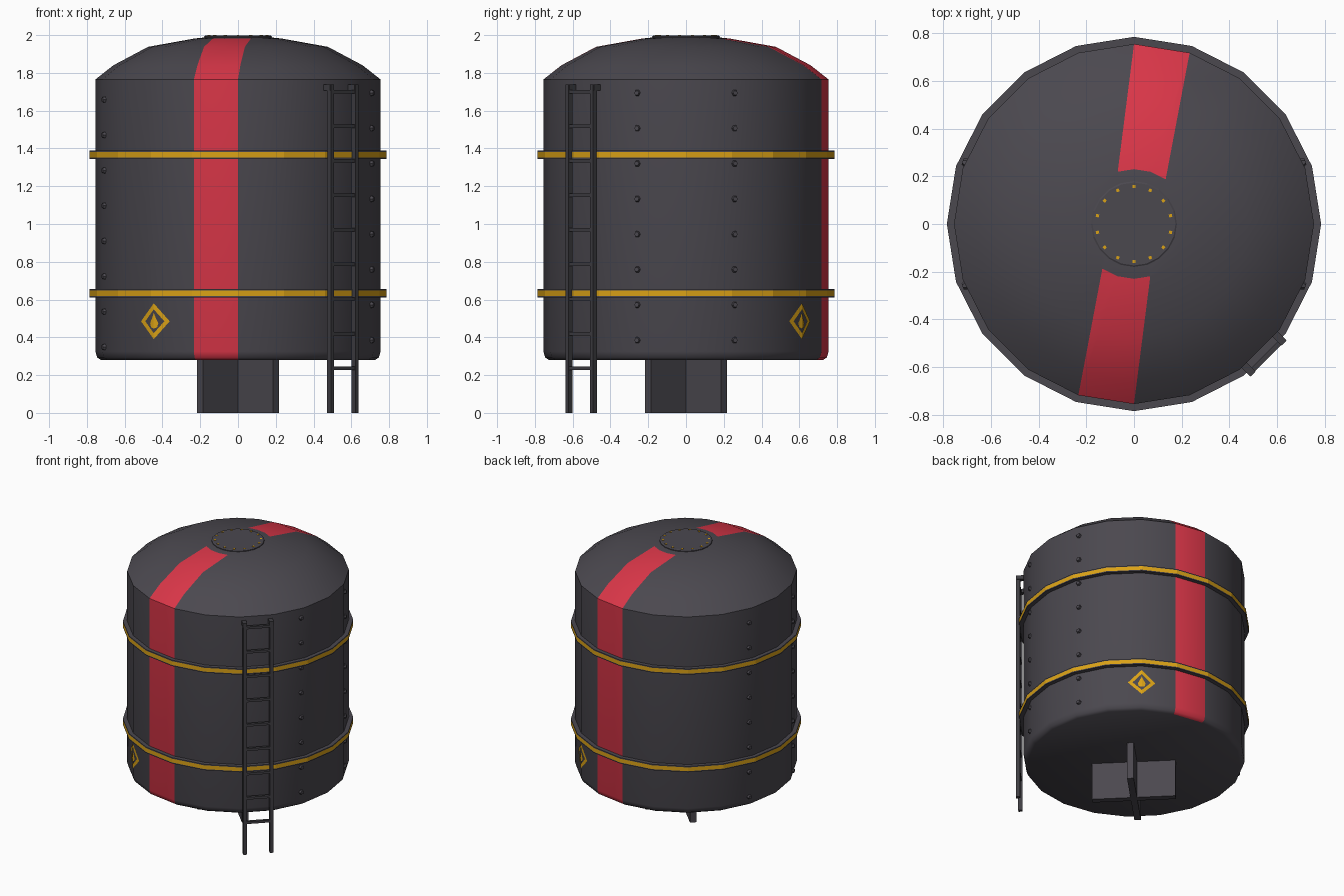
import bpy, bmesh, math
from math import sin, cos, pi, radians
from mathutils import Vector, Matrix

if "Cube" in bpy.data.objects:
    bpy.data.objects.remove(bpy.data.objects["Cube"])

def material(name, rgb):
    m = bpy.data.materials.new(name)
    m.diffuse_color = (*rgb, 1)
    m.use_nodes = True
    m.node_tree.nodes["Principled BSDF"].inputs["Base Color"].default_value = m.diffuse_color
    return m

GREY = material("dark_grey", (0.070, 0.065, 0.078))
RED = material("red", (0.70, 0.037, 0.065))
YELLOW = material("yellow", (0.70, 0.36, 0.008))
IRON = material("iron", (0.050, 0.048, 0.055))
SIDES, R = 20, 0.755

def finish(name, bm, mats, smooth=None):
    me = bpy.data.meshes.new(name)
    bm.to_mesh(me)
    bm.free()
    ob = bpy.data.objects.new(name, me)
    bpy.context.collection.objects.link(ob)
    for m in mats:
        me.materials.append(m)
    if smooth:
        bpy.ops.object.select_all(action='DESELECT')
        ob.select_set(True)
        bpy.context.view_layer.objects.active = ob
        bpy.ops.object.shade_smooth_by_angle(angle=radians(smooth))
    return ob

def lathe(profile, closed=False, sides=SIDES):
    """Spin (radius, z) points about z; an open profile is capped."""
    bm = bmesh.new()
    rings = [[bm.verts.new((r * cos(2 * pi * k / sides), r * sin(2 * pi * k / sides), z))
              for k in range(sides)] for r, z in profile]
    n = len(rings)
    for i in range(n if closed else n - 1):
        a, b = rings[i], rings[(i + 1) % n]
        for k in range(sides):
            j = (k + 1) % sides
            bm.faces.new((a[k], a[j], b[j], b[k]))
    if not closed:
        bm.faces.new(rings[0][::-1])
        bm.faces.new(rings[-1])
    bmesh.ops.recalc_face_normals(bm, faces=bm.faces)
    return bm

def add_box(bm, size, loc, az=0.0):
    mat = Matrix.Rotation(az, 4, 'Z') @ Matrix.Translation(loc) @ Matrix.Diagonal((*size, 1))
    bmesh.ops.create_cube(bm, size=1, matrix=mat)

# Tank shell with domed top
DOME = 1.765
bm = lathe([(0.725, 0.28), (0.745, 0.293), (R, 0.325), (R, DOME), (0.66, 1.84),
            (0.476, 1.938), (0.23, 1.982), (0.17, 1.988)])
axis = Vector((cos(radians(261)), sin(radians(261)), 0))
side = Vector((-axis.y, axis.x, 0))
TAPER = 0.03

def half_width(s):
    return 0.118 - TAPER * (0.745 - s)

# cut the edges of the two slightly tapering dome stripes
for sa in (1, -1):
    for sl in (1, -1):
        faces = [f for f in bm.faces if f.calc_center_median().z > DOME + 0.01
                 and f.calc_center_median().dot(axis) * sa > -0.05]
        geom = faces + list({e for f in faces for e in f.edges}) + list({v for f in faces for v in f.verts})
        bmesh.ops.bisect_plane(bm, geom=geom, dist=0.001,
                               plane_co=axis * sa * 0.745 + side * sl * 0.118,
                               plane_no=side * sl - axis * sa * TAPER)
for f in bm.faces:
    c = f.calc_center_median()
    s, l, r = abs(c.dot(axis)), abs(c.dot(side)), c.xy.length
    if c.z > DOME:
        f.material_index = int(r > 0.215 and s > 0.1 and l < half_width(s))
    else:
        f.material_index = int(r > 0.5 and s > l and abs(math.atan2(l, s)) < radians(8))
finish("tank_shell", bm, [GREY, RED], 40)

# Hoops: grey flanges with a yellow outer strip
for name, z in (("upper_hoop", 1.367), ("lower_hoop", 0.634)):
    bm = lathe([(0.74, z - 0.022), (0.785, z - 0.022), (0.785, z - 0.014),
                (0.785, z + 0.014), (0.785, z + 0.022), (0.74, z + 0.022)], closed=True)
    for f in bm.faces:
        c = f.calc_center_median()
        f.material_index = int(c.xy.length > 0.77 and abs(c.z - z) < 0.005)
    finish(name, bm, [GREY, YELLOW])

# Round hatch and its bolts
finish("hatch", lathe([(0.18, 1.975), (0.18, 1.993), (0.174, 1.997)]), [GREY])
bm = bmesh.new()
for k in range(14):
    add_box(bm, (0.013, 0.013, 0.008), (0.157, 0, 1.996), pi / 2 + 2 * pi * k / 14)
finish("hatch_bolts", bm, [YELLOW])

# Rivet columns on the left and right
bm = bmesh.new()
for az in (20, -20, 160, 200):
    for i in range(8):
        z = 0.385 + 0.187 * i - (0.036 if az > 90 else 0)
        m = (Matrix.Rotation(radians(az), 4, 'Z') @ Matrix.Translation((0.754, 0, z))
             @ Matrix.Rotation(pi / 2, 4, 'Y'))
        bmesh.ops.create_cone(bm, cap_ends=True, segments=6, radius1=0.021, radius2=0.013,
                              depth=0.022, matrix=m)
finish("rivets", bm, [GREY])

# Crossed support plates under the tank
bm = bmesh.new()
for az in (pi / 4, -pi / 4):
    add_box(bm, (0.57, 0.045, 0.30), (0, 0, 0.15), az)
finish("support_cross", bm, [GREY])

# Ladder with top brackets
bm = bmesh.new()
az = radians(315)
for s in (-1, 1):
    add_box(bm, (0.028, 0.024, 1.735), (0.785, s * 0.092, 0.8675), az)
    add_box(bm, (0.07, 0.03, 0.03), (0.762, s * 0.092, 1.723), az)
for i in range(9):
    add_box(bm, (0.02, 0.18, 0.018), (0.785, 0, 0.237 + 0.183 * i), az)
finish("ladder", bm, [IRON])

# Warning diamonds, each folded around a corner of the shell
def add_sign(bm, deg):
    out = Vector((cos(radians(deg)), sin(radians(deg)), 0))
    corner = out * (R + 0.004) + Vector((0, 0, 0.485))
    h, i = 0.095, 0.063
    shapes = [[(0, h), (h, 0), (i, 0), (0, i)], [(0, -i), (i, 0), (h, 0), (0, -h)],
              [(0, 0.044), (0.012, 0.018), (0.027, -0.01), (0.02, -0.032), (0, -0.038)]]
    for s in (-1, 1):
        a = radians(deg + s * 99)
        t = Vector((cos(a), sin(a), 0))
        for shape in shapes:
            f = bm.faces.new([bm.verts.new(corner + t * u + Vector((0, 0, v))) for u, v in shape])
            f.normal_update()
            if f.normal.dot(out) < 0:
                f.normal_flip()

bm = bmesh.new()
for deg in (54, 234):
    add_sign(bm, deg)
finish("warning_signs", bm, [YELLOW])
